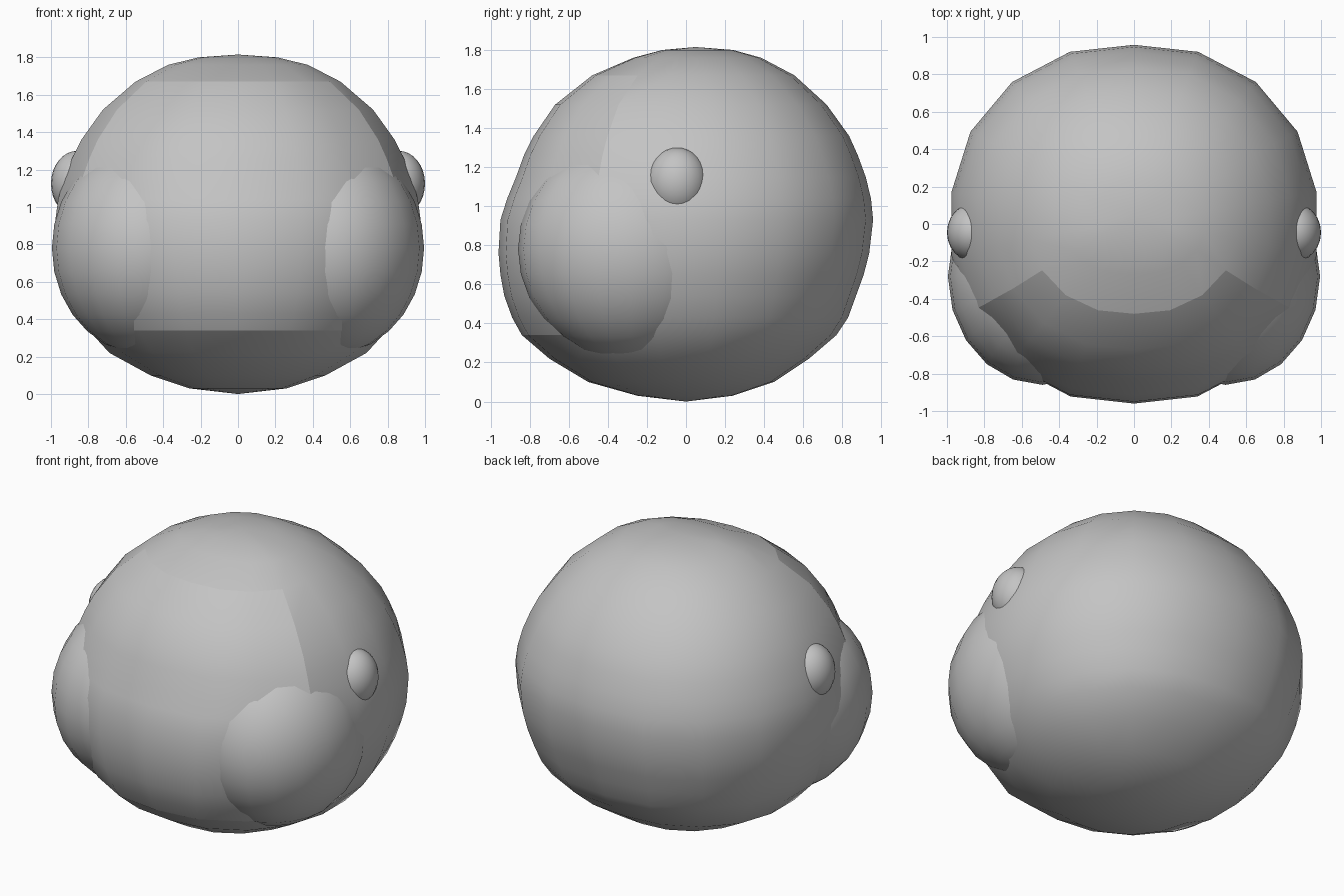
import bpy, bmesh, math

if "Cube" in bpy.data.objects:
    bpy.data.objects.remove(bpy.data.objects["Cube"])

grey = bpy.data.materials.new("plain_grey")
grey.diffuse_color = (0.55, 0.55, 0.55, 1)
grey.use_nodes = True
grey.node_tree.nodes["Principled BSDF"].inputs["Base Color"].default_value = grey.diffuse_color

# Head contour: height, half width, reach to the front, reach to the back
LEVELS = [
    (0.03, 0.26, 0.25, 0.24), (0.10, 0.47, 0.50, 0.45), (0.22, 0.69, 0.70, 0.63),
    (0.34, 0.80, 0.84, 0.77), (0.43, 0.86, 0.89, 0.83), (0.54, 0.91, 0.93, 0.87),
    (0.65, 0.945, 0.95, 0.91), (0.76, 0.97, 0.96, 0.938), (0.93, 0.98, 0.95, 0.958),
    (1.04, 0.965, 0.915, 0.947), (1.15, 0.935, 0.87, 0.92), (1.26, 0.89, 0.83, 0.88),
    (1.36, 0.84, 0.78, 0.835), (1.52, 0.725, 0.67, 0.72), (1.67, 0.55, 0.48, 0.555),
    (1.76, 0.375, 0.27, 0.385), (1.80, 0.21, 0.12, 0.24),
]
SEGMENTS = 18
FACE_ANGLE = math.radians(60)


def finish(name, bm):
    bmesh.ops.recalc_face_normals(bm, faces=bm.faces[:])
    for f in bm.faces:
        f.smooth = True
    mesh = bpy.data.meshes.new(name)
    bm.to_mesh(mesh)
    bm.free()
    mesh.materials.append(grey)
    ob = bpy.data.objects.new(name, mesh)
    bpy.context.collection.objects.link(ob)
    return ob


def head_loft():
    bm = bmesh.new()
    rings = []
    for z, w, front, back in LEVELS:
        ring = []
        for i in range(SEGMENTS):
            a = 2 * math.pi * i / SEGMENTS      # 0 points to the front
            c = math.cos(a)
            fuller = 1 + 0.035 * abs(math.sin(2 * a))   # slightly squarish rounding
            y = -c * (front if c > 0 else back) * fuller
            ring.append(bm.verts.new((w * math.sin(a) * fuller, y, z)))
        rings.append(ring)
    bottom = bm.verts.new((0, 0, 0))
    top = bm.verts.new((0, 0.05, 1.815))
    for i in range(SEGMENTS):
        j = (i + 1) % SEGMENTS
        bm.faces.new((bottom, rings[0][j], rings[0][i]))
        bm.faces.new((top, rings[-1][i], rings[-1][j]))
        for lo, hi in zip(rings, rings[1:]):
            bm.faces.new((lo[i], lo[j], hi[j], hi[i]))
    bmesh.ops.recalc_face_normals(bm, faces=bm.faces[:])
    return bm


def in_face(f):
    # front panel between chin line and hairline
    c = f.calc_center_median()
    z_ok = 0.34 < c.z < 1.67
    return z_ok and abs(math.atan2(c.x, -c.y)) < FACE_ANGLE


def ellipsoid(name, center, radii, segments, rings):
    bm = bmesh.new()
    bmesh.ops.create_uvsphere(bm, u_segments=segments, v_segments=rings, radius=1)
    bmesh.ops.scale(bm, vec=radii, verts=bm.verts[:])
    bmesh.ops.translate(bm, vec=center, verts=bm.verts[:])
    return finish(name, bm)


# Skull and face panel: one loft split along the hairline and chin
for name, keep_face in (("skull", False), ("face", True)):
    bm = head_loft()
    drop = [f for f in bm.faces if in_face(f) != keep_face]
    bmesh.ops.delete(bm, geom=drop, context='FACES')
    finish(name, bm)

# Cheeks and ears on both sides
for side, s in (("left", -1), ("right", 1)):
    ellipsoid("cheek_" + side, (s * 0.49, -0.28, 0.78), (0.505, 0.58, 0.57), 20, 14)
    ellipsoid("ear_" + side, (s * 0.86, -0.045, 1.125), (0.14, 0.155, 0.175), 24, 16)
